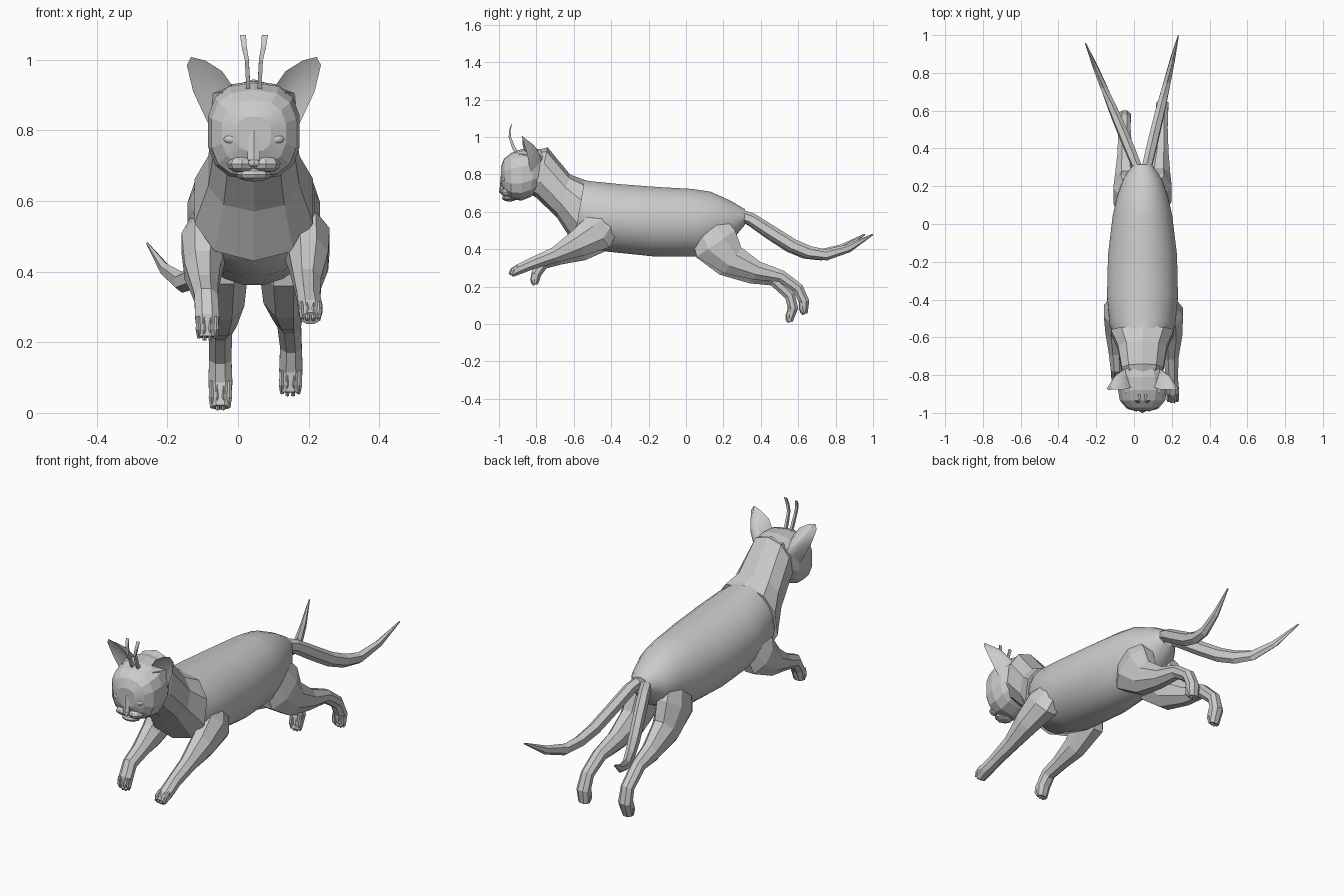
import bpy, bmesh, math
from mathutils import Vector

CX = 0.045  # the body's own centre line


def finish(name, bm, smooth=None):
    bmesh.ops.recalc_face_normals(bm, faces=bm.faces[:])
    me = bpy.data.meshes.new(name)
    bm.to_mesh(me)
    bm.free()
    ob = bpy.data.objects.new(name, me)
    bpy.context.collection.objects.link(ob)
    if smooth:
        bpy.ops.object.select_all(action='DESELECT')
        ob.select_set(True)
        bpy.context.view_layer.objects.active = ob
        bpy.ops.object.shade_smooth_by_angle(angle=math.radians(smooth))
    return ob


def loft(name, rings, n=8, power=1.0, smooth=None):
    """rings: (centre, half width along x, half-height vector)"""
    bm = bmesh.new()
    loops = []
    for c, w, v in rings:
        loop = []
        for i in range(n):
            a = 2 * math.pi * (i + 0.5) / n
            s, k = math.sin(a), math.cos(a)
            s = math.copysign(abs(s) ** power, s)
            k = math.copysign(abs(k) ** power, k)
            loop.append(bm.verts.new(c + Vector((w * k, 0, 0)) + v * s))
        loops.append(loop)
    for a, b in zip(loops, loops[1:]):
        for i in range(n):
            j = (i + 1) % n
            bm.faces.new((a[i], a[j], b[j], b[i]))
    bm.faces.new(loops[0])
    bm.faces.new(loops[-1])
    return finish(name, bm, smooth)


def trunk(name, secs, **kw):
    """secs: top y,z, bottom y,z, half width"""
    rings = [(Vector((CX, (a + c) / 2, (b + d) / 2)), w,
              Vector((0, (a - c) / 2, (b - d) / 2))) for a, b, c, d, w in secs]
    return loft(name, rings, **kw)


def tube(name, pts, n=8, smooth=None):
    """pts: x, y, z, half width, half thickness"""
    rings = []
    for i, (x, y, z, w, r) in enumerate(pts):
        a, b = pts[max(i - 1, 0)], pts[min(i + 1, len(pts) - 1)]
        v = Vector((0, a[2] - b[2], b[1] - a[1])).normalized() * r
        rings.append((Vector((x, y, z)), w, v))
    return loft(name, rings, n=n, smooth=smooth)


def blob(name, loc, size, seg=10, smooth=None):
    bm = bmesh.new()
    bmesh.ops.create_uvsphere(bm, u_segments=seg, v_segments=6, radius=1)
    bmesh.ops.scale(bm, vec=size, verts=bm.verts)
    bmesh.ops.translate(bm, vec=loc, verts=bm.verts)
    return finish(name, bm, smooth)


# Torso
trunk("body", [(-.58, .775, -.66, .55, .12), (-.5, .765, -.58, .43, .175),
               (-.35, .75, -.42, .385, .19), (-.15, .735, -.18, .36, .185),
               (.03, .725, .05, .36, .16), (.13, .71, .17, .41, .135),
               (.24, .66, .25, .45, .10), (.315, .615, .315, .53, .05)],
      n=20, smooth=40)

# Neck
trunk("neck", [(-.80, .93, -.84, .70, .10), (-.74, .945, -.80, .675, .115),
               (-.62, .80, -.69, .57, .135), (-.54, .77, -.60, .43, .175)],
      n=10, power=.85)

# Head
trunk("head", [(-.76, .93, -.78, .72, .10), (-.81, .94, -.83, .68, .125),
               (-.88, .935, -.88, .66, .132), (-.935, .915, -.935, .668, .122),
               (-.972, .885, -.965, .70, .092), (-.99, .84, -.985, .74, .05)],
      n=14, power=.75, smooth=15)

# Muzzle, chin and nose
for s in (-1, 1):
    blob("muzzle_cheek", (CX + s * .034, -.953, .705), (.042, .04, .024), 8)
    blob("eye", (CX + s * .06, -.968, .775), (.027, .016, .015), 12, 40)
blob("chin", (CX, -.943, .675), (.05, .042, .02), 8)
blob("nose", (CX, -.988, .708), (.018, .012, .011), 6)
tube("nose_bridge", [(CX, -.978, .80, .022, .012), (CX, -.985, .715, .02, .012)], 6)

# Ears: rim with hollow front and bulging back
RIM = [(.06, -.865, .925), (.09, -.875, .968), (.138, -.875, .998),
       (.178, -.88, 1.008), (.190, -.872, .985), (.172, -.85, .91),
       (.125, -.83, .81), (.095, -.88, .85), (.088, -.895, .91)]
for s in (-1, 1):
    bm = bmesh.new()
    hollow, back = Vector((.115, -.825, .905)), Vector((.09, -.765, .88))

    def vert(p):
        return bm.verts.new((CX + s * p[0], p[1], p[2]))
    rim = [vert(p) for p in RIM]
    mid = [vert(Vector(p).lerp(back, .5) + Vector((.008, .01, .012))) for p in RIM]
    vh, vb = vert(hollow), vert(back)
    for i in range(len(RIM)):
        j = (i + 1) % len(RIM)
        bm.faces.new((rim[i], rim[j], vh))
        bm.faces.new((rim[i], mid[i], mid[j], rim[j]))
        bm.faces.new((mid[i], mid[j], vb))
    finish("ear", bm, 40)

# Forehead tufts
for s in (-1, 1):
    tube("head_tuft", [(CX + s * .016, -.90, .90, .009, .012),
                       (CX + s * .017, -.922, .945, .008, .012),
                       (CX + s * .02, -.942, 1.0, .008, .009),
                       (CX + s * .027, -.942, 1.035, .010, .006),
                       (CX + s * .031, -.932, 1.07, .012, .002)], 4)

# Legs
LEGS = {
    "front_leg_right": [(.17, -.40, .57, .04, .07), (.192, -.47, .49, .073, .11),
                        (.2, -.58, .43, .06, .078), (.197, -.7, .37, .042, .045),
                        (.2, -.82, .325, .035, .034), (.205, -.89, .295, .037, .03),
                        (.205, -.935, .268, .03, .02)],
    "front_leg_left": [(-.08, -.40, .57, .04, .07), (-.095, -.46, .48, .07, .11),
                       (-.1, -.57, .40, .055, .072), (-.095, -.68, .355, .042, .042),
                       (-.09, -.765, .325, .036, .036), (-.087, -.80, .27, .037, .03),
                       (-.087, -.81, .215, .03, .02)],
    "hind_leg_right": [(.11, .10, .56, .05, .10), (.13, .16, .43, .075, .135),
                       (.132, .25, .34, .065, .09), (.14, .38, .285, .046, .055),
                       (.145, .51, .255, .036, .035), (.15, .60, .19, .033, .032),
                       (.15, .632, .12, .036, .03), (.148, .63, .058, .03, .022)],
    "hind_leg_left": [(-.02, .09, .56, .05, .10), (-.04, .15, .43, .075, .135),
                      (-.042, .23, .33, .065, .09), (-.046, .36, .265, .046, .055),
                      (-.05, .47, .235, .036, .035), (-.05, .555, .155, .034, .032),
                      (-.05, .572, .085, .037, .03), (-.05, .55, .016, .03, .022)],
}
for name, pts in LEGS.items():
    tube(name, pts, 8)
    a, b = Vector(pts[-2][:3]), Vector(pts[-1][:3])
    d = (b - a).normalized()
    front = Vector((0, d.z, -d.y)) * .014   # upper/front side of the paw
    for k in (-.026, -.009, .009, .026):    # toes
        p, m = a + front * 1.3, a.lerp(b, .65) + front
        e = b + d * (.012 - abs(k) * .4)
        tube("toe", [(p.x + k, p.y, p.z, .006, .008), (m.x + k, m.y, m.z, .008, .013),
                     (e.x + k * .9, e.y, e.z, .006, .008)], 6)

# Twin tails
TAIL = [(.27, .59, .028, .03), (.35, .56, .03, .034), (.45, .495, .03, .036),
        (.57, .42, .029, .036), (.66, .383, .026, .034), (.75, .37, .022, .03),
        (.87, .405, .015, .022), (1.0, .48, .003, .004)]
for name, x0, x1, y1 in (("tail_right", .06, .235, 1.0), ("tail_left", .03, -.257, .957)):
    pts = []
    for y, z, w, r in TAIL:
        t = (y - .27) / .73
        pts.append((x0 + (x1 - x0) * t, .27 + (y1 - .27) * t, z, w, r))
    tube(name, pts, 6)
